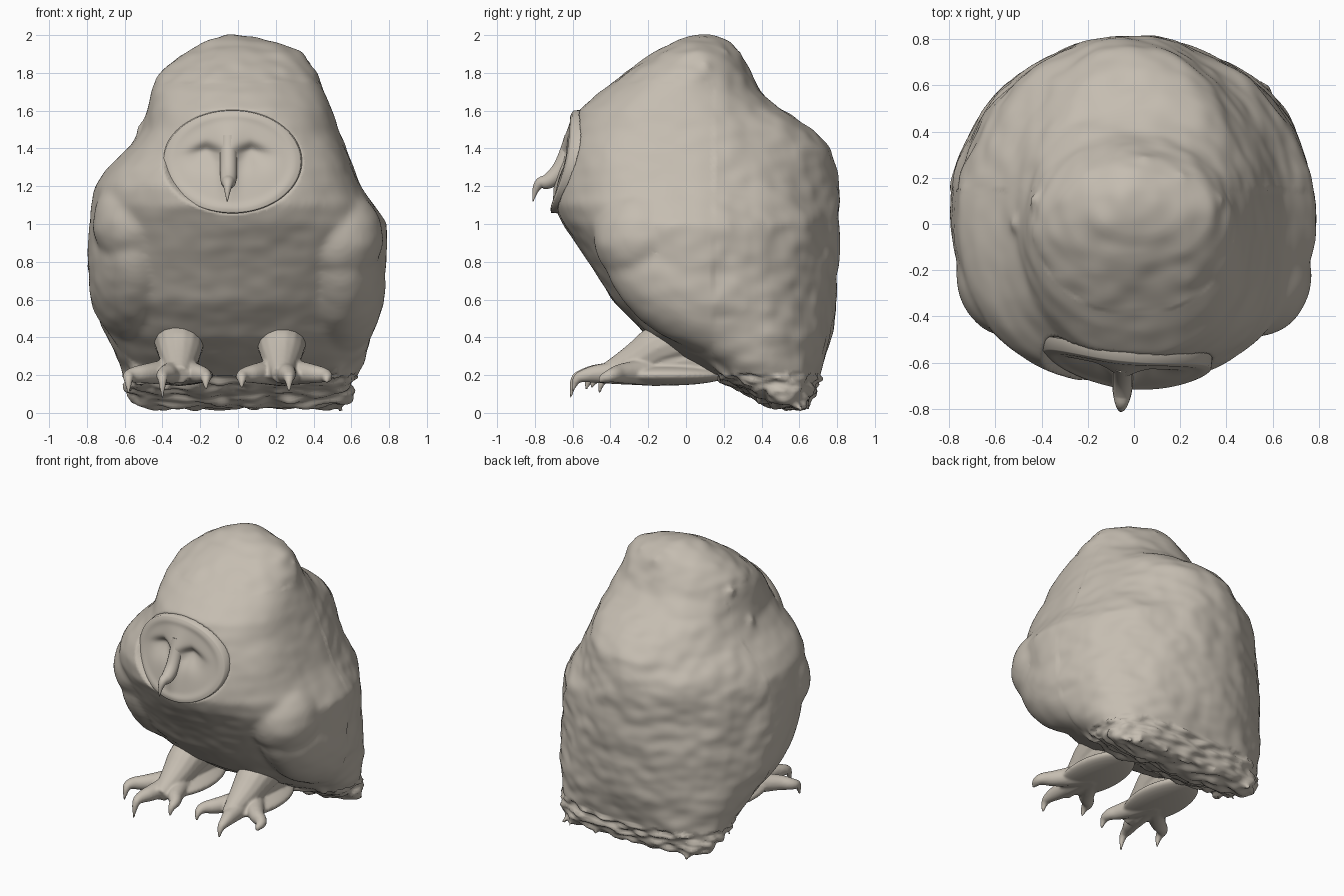
import bpy, bmesh, math, random
from mathutils import Vector, Matrix, noise

random.seed(4)
if "Cube" in bpy.data.objects:
    bpy.data.objects.remove(bpy.data.objects["Cube"])

plumage = bpy.data.materials.new("warm_grey_plumage")
plumage.use_nodes = True
COLOUR = (0.56, 0.51, 0.44, 1)
plumage.diffuse_color = COLOUR
plumage.node_tree.nodes["Principled BSDF"].inputs["Base Color"].default_value = COLOUR
plumage.node_tree.nodes["Principled BSDF"].inputs["Roughness"].default_value = 0.8


def add_object(name, mesh):
    ob = bpy.data.objects.new(name, mesh)
    bpy.context.collection.objects.link(ob)
    return ob


def finish(ob):
    ob.data.materials.clear()
    ob.data.materials.append(plumage)
    ob.data.shade_smooth()


def evaluated(ob):
    graph = bpy.context.evaluated_depsgraph_get()
    return bpy.data.meshes.new_from_object(ob.evaluated_get(graph))


def clamp(v):
    return max(0, min(1, v))


def tube_mesh(points):
    """Smooth tapered tube through (x, y, z, radius) points."""
    cu = bpy.data.curves.new("path", "CURVE")
    cu.dimensions = "3D"
    cu.bevel_depth, cu.bevel_resolution, cu.use_fill_caps = 1, 5, True
    sp = cu.splines.new("NURBS")
    sp.points.add(len(points) - 1)
    for p, (x, y, z, r) in zip(sp.points, points):
        p.co, p.radius = (x, y, z, 1), r
    sp.order_u, sp.use_endpoint_u, sp.resolution_u = 3, True, 6
    ob = add_object("path", cu)
    mesh = evaluated(ob)
    bpy.data.objects.remove(ob)
    return mesh


def add_ball(bm, centre, size, tilt=0):
    m = (Matrix.Translation(centre) @ Matrix.Rotation(math.radians(tilt), 4, "X")
         @ Matrix.Diagonal((*size, 1)))
    bmesh.ops.create_icosphere(bm, subdivisions=4, radius=1, matrix=m)


def fuse(name, bm, voxel, steps):
    """Melt overlapping shapes into one soft skin."""
    mesh = bpy.data.meshes.new(name)
    bmesh.ops.recalc_face_normals(bm, faces=bm.faces)
    bm.to_mesh(mesh)
    bm.free()
    ob = add_object(name, mesh)
    rem = ob.modifiers.new("skin", "REMESH")
    rem.mode, rem.voxel_size = "VOXEL", voxel
    soft = ob.modifiers.new("soften", "SMOOTH")
    soft.factor, soft.iterations = 0.5, steps
    mesh = evaluated(ob)
    ob.modifiers.clear()
    ob.data = mesh
    return ob


# Body sections: height, right edge, left edge, front, back
SECTIONS = [
    (0.03, -.53, .57, .45, .64), (0.1, -.59, .61, .33, .68), (0.2, -.61, .63, .14, .71),
    (0.3, -.65, .67, -.05, .74), (0.4, -.7, .71, -.2, .77), (0.6, -.78, .76, -.39, .8),
    (0.8, -.8, .79, -.52, .81), (1.0, -.79, .79, -.65, .81), (1.1, -.78, .72, -.7, .81),
    (1.2, -.76, .65, -.69, .81), (1.3, -.69, .61, -.66, .8), (1.4, -.58, .57, -.63, .77),
    (1.5, -.51, .53, -.61, .67), (1.6, -.48, .5, -.57, .52), (1.7, -.46, .46, -.46, .4),
    (1.8, -.42, .42, -.32, .34), (1.9, -.31, .34, -.17, .28), (1.96, -.19, .22, -.07, .23),
    (2.0, -.06, .1, .03, .16),
]
SIDES = 64


def signed_power(v, e):
    return math.copysign(abs(v) ** e, v)


bm = bmesh.new()
rings = []
for z, x0, x1, y0, y1 in SECTIONS:
    hem = .55 * clamp((.5 - z) / .3)
    face = math.exp(-((z - 1.35) / .25) ** 2)
    middle = (y0 + y1) / 2 * (clamp((.9 - z) / .5) if z < 1.45 else 1)
    ring = []
    for i in range(SIDES):
        t = math.tau * i / SIDES
        # Full left cheek, softer right cheek, slimmer nape
        fullness = -.12 if math.sin(t) > 0 else .55 + .3 * math.cos(t)
        power = 2 / (2 + hem + face * fullness)
        c, s = signed_power(math.cos(t), power), signed_power(math.sin(t), power)
        ring.append(bm.verts.new(((x0 + x1) / 2 + c * (x1 - x0) / 2,
                                  middle + s * (y1 - middle if s > 0 else middle - y0), z)))
    rings.append(ring)
for a, b in zip(rings, rings[1:]):
    for i in range(SIDES):
        j = (i + 1) % SIDES
        bm.faces.new((a[i], a[j], b[j], b[i]))
bm.faces.new(rings[0])
bm.faces.new(rings[-1])

# Folded wings and their shoulders
for side, lift in ((-1, .08), (1, 0)):
    add_ball(bm, (side * .54, .05, .7 + lift / 2), (.24, .54, .34), -32)
    add_ball(bm, (side * .53, -.22, .93 + lift), (.24, .27, .26))

# Ragged feather tips along the hem
for i in range(110):
    k = random.random()
    x = random.uniform(-.55, .57)
    y, z = .2 + .42 * k, .2 - .14 * k
    tip = max(z - random.uniform(.03, .07), .005)
    bm.from_mesh(tube_mesh([(x, y - .03, z + .06, .04), (x, y, z, .03),
                            (x + random.uniform(-.03, .03), y + .04, tip, .01)]))

# Small tufts on the crown and nape
for x, y, z in ((.05, .1, 1.96), (-.1, .12, 1.94), (.2, .2, 1.9), (.36, .1, 1.83),
                (-.42, .1, 1.73), (-.5, .0, 1.5), (.05, .26, 1.89)):
    out = Vector((x, y, z - 1.5)).normalized() * .04
    bm.from_mesh(tube_mesh([(x - out.x, y - out.y, z - out.z, .08), (x, y, z, .05),
                            (x + out.x, y + out.y, z + out.z * .6, .015)]))

body = fuse("body", bm, .016, 14)


# Feather relief: rough on the back and crown, strongest at the hem
def relief(co):
    if co.z < .2 and co.y > .15:
        return .03 * noise.noise(Vector((co.x * 9, co.y * 16, co.z * 30)))
    rough = .014 if co.y > .15 or co.z > 1.75 else .006
    fine = noise.noise(Vector((co.x * 9, co.y * 9, co.z * 13)))
    return rough * (noise.noise(co * 4.5) + .6 * fine)


normals = [v.normal.copy() for v in body.data.vertices]
for v, n in zip(body.data.vertices, normals):
    v.co += n * relief(v.co)
    v.co.z = max(v.co.z, 0)
    # Hollow behind the facial disc
    if v.co.y < -.3:
        r = math.hypot((v.co.x + .03) / .37, (v.co.z - 1.33) / .275)
        v.co.y += .1 * clamp((1 - r) / .2)
finish(body)


# Facial disc, turned slightly, with soft rim, brow ridge and sunken eyes
def face_point(r, t):
    u, v = .37 * r * math.cos(t), .275 * r * math.sin(t)
    out = .008 * math.exp(-((r - .9) / .08) ** 2)
    width = .045 + .25 * max(0, v)
    out += .04 * clamp(1.1 - abs(v) / .25) * math.exp(-((u + .02) / width) ** 2)
    for side in (-1, 1):
        du, dv = u + .02 - side * .12, v - .06
        dv += .3 * abs(du)
        out -= .045 * math.exp(-(du / .09) ** 2 - (dv / (.035 if dv > 0 else .08)) ** 2)
    if r > .99:
        out -= .05
    return (u - .03, -.65 + .22 * v + .48 * u * u - .1 * u - out, 1.33 + v)


bm = bmesh.new()
RADII = [i / 26 for i in range(1, 26)] + [.985, 1]
centre = bm.verts.new(face_point(0, 0))
rings = [[bm.verts.new(face_point(r, math.tau * i / 80)) for i in range(80)] for r in RADII]
for i in range(80):
    j = (i + 1) % 80
    bm.faces.new((centre, rings[0][i], rings[0][j]))
    for a, b in zip(rings, rings[1:]):
        bm.faces.new((a[i], b[i], b[j], a[j]))
bmesh.ops.recalc_face_normals(bm, faces=bm.faces)
mesh = bpy.data.meshes.new("facial_disc")
bm.to_mesh(mesh)
bm.free()
finish(add_object("facial_disc", mesh))

# Hooked beak
beak = add_object("beak", tube_mesh([(-.05, -.6, 1.46, .045), (-.05, -.64, 1.32, .045),
                                     (-.05, -.72, 1.22, .045), (-.055, -.795, 1.22, .025),
                                     (-.057, -.81, 1.12, .003)]))
finish(beak)


# Legs with splayed, clawed toes
def build_foot(name, x, toes):
    bm = bmesh.new()
    bm.from_mesh(tube_mesh([(x, .1, .42, .15), (x, -.12, .37, .13), (x, -.26, .27, .1),
                            (x, -.44, .2, .05)]))
    bm.from_mesh(tube_mesh([(x, .2, .3, .1), (x, 0, .28, .12), (x, -.25, .24, .08)]))
    add_ball(bm, (x, -.1, .2), (.18, .32, .055))
    for claw_x, claw_y, tip in toes:
        mid = x + (claw_x - x) * .6
        bm.from_mesh(tube_mesh([(x, -.15, .22, .08), (mid, claw_y * .75, .21, .055),
                                (claw_x, claw_y + .07, .2, .038),
                                (claw_x, claw_y + .01, .18, .024),
                                (claw_x, claw_y, tip, .006)]))
    finish(fuse(name, bm, .009, 6))


build_foot("right_foot", -.31, ((-.58, -.46, .1), (-.4, -.61, .08), (-.17, -.53, .12)))
build_foot("left_foot", .23, ((.02, -.5, .13), (.27, -.6, .11), (.47, -.46, .16)))
